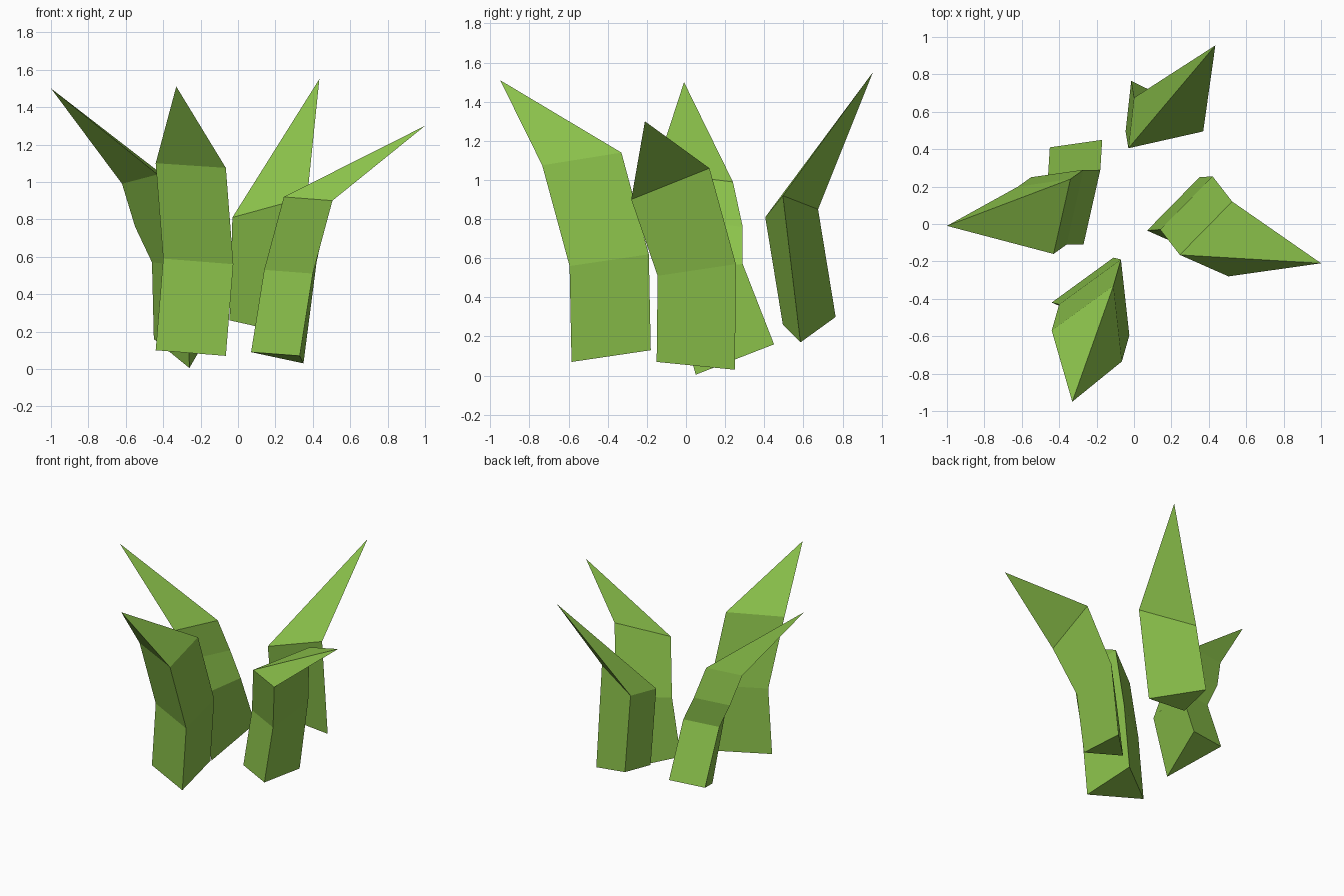
import bpy
import bmesh
from mathutils import Vector

default_cube = bpy.data.objects.get("Cube")
if default_cube:
    bpy.data.objects.remove(default_cube, do_unlink=True)

# Single leaf green shared by every blade
leaf_green = bpy.data.materials.new("leaf_green")
leaf_green.use_nodes = True
green = (0.26, 0.54, 0.07, 1.0)
leaf_green.diffuse_color = green
leaf_green.node_tree.nodes["Principled BSDF"].inputs["Base Color"].default_value = green


def make_blade(name, section, rings, tip):
    """Sweep a triangular section through the rings and close it in a point.

    section: plan offsets of the second and third corner from the first.
    rings: first corner position, then the rise of the other two corners.
    """
    bm = bmesh.new()
    loops = []
    for x, y, z, *rises in rings:
        corner = Vector((x, y, z))
        loop = [bm.verts.new(corner)]
        for (dx, dy), rise in zip(section, rises):
            loop.append(bm.verts.new(corner + Vector((dx, dy, rise))))
        loops.append(loop)

    # Base cap
    bm.faces.new(loops[0])
    # Stem sides
    for lower, upper in zip(loops, loops[1:]):
        for i in range(len(lower)):
            j = (i + 1) % len(lower)
            bm.faces.new((lower[i], lower[j], upper[j], upper[i]))
    # Pointed end
    point = bm.verts.new(tip)
    last = loops[-1]
    for i in range(len(last)):
        bm.faces.new((last[i], last[(i + 1) % len(last)], point))

    bmesh.ops.recalc_face_normals(bm, faces=bm.faces[:])
    mesh = bpy.data.meshes.new(name)
    bm.to_mesh(mesh)
    bm.free()
    mesh.materials.append(leaf_green)
    blade = bpy.data.objects.new(name, mesh)
    bpy.context.collection.objects.link(blade)
    return blade


# Front blade, leaning forward
make_blade(
    "front_blade",
    section=[(0.375, -0.165), (0.33, 0.24)],
    rings=[(-0.44, -0.42, 0.1, -0.03, 0.03),
           (-0.4, -0.43, 0.59, -0.03, 0.03),
           (-0.44, -0.57, 1.1, -0.025, 0.04)],
    tip=(-0.33, -0.95, 1.51),
)

# Right blade, curling outward with an extra bend
make_blade(
    "right_blade",
    section=[(0.19, -0.36), (0.28, 0.04)],
    rings=[(-0.45, 0.41, 0.16, -0.155, 0),
           (-0.46, 0.25, 0.57, -0.02, 0),
           (-0.55, 0.25, 0.76, 0.05, 0),
           (-0.62, 0.2, 0.99, 0.05, 0)],
    tip=(-1, -0.01, 1.5),
)

# Back blade, with a straight stem
make_blade(
    "back_blade",
    section=[(0.4, 0.09), (0.03, 0.27)],
    rings=[(-0.045, 0.495, 0.26, -0.09, 0.04),
           (-0.03, 0.405, 0.81, 0.11, 0.04)],
    tip=(0.435, 0.955, 1.55),
)

# Left blade, folded low to the side
make_blade(
    "left_blade",
    section=[(0.26, -0.115), (0.28, 0.285)],
    rings=[(0.07, -0.035, 0.09, -0.02, -0.06),
           (0.14, -0.03, 0.53, -0.02, 0.04),
           (0.245, -0.165, 0.92, -0.02, 0.14)],
    tip=(1, -0.21, 1.3),
)
